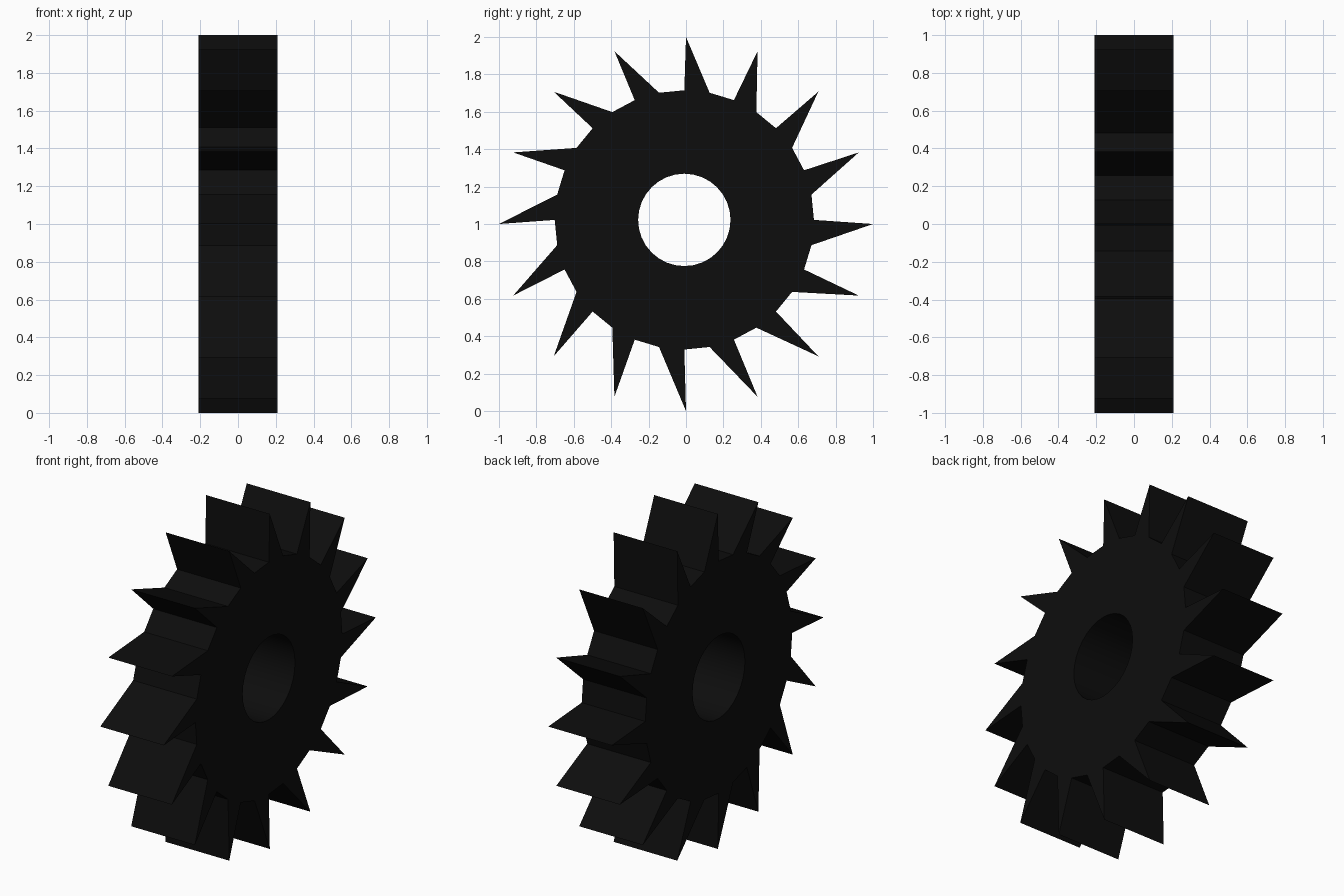
import bpy, bmesh
from math import sin, cos, pi

if "Cube" in bpy.data.objects:
    bpy.data.objects.remove(bpy.data.objects["Cube"])

HALF = 0.21            # half thickness along x
N = 32                 # sides of the disc, two per tooth
CY, CZ = -0.009, 1.022  # the disc and bore sit slightly off the tip circle

bm = bmesh.new()


def point(x, radius, step, cy=CY, cz=CZ):
    # step counts clockwise from the top, seen from the right side
    a = 2 * pi * step / N
    return bm.verts.new((x, cy + radius * sin(a), cz + radius * cos(a)))


# One vertex ring set per side: bore, disc rim and tooth tips
sides = []
for x in (-HALF, HALF):
    bore = [point(x, 0.247, k) for k in range(N)]
    rim = [point(x, 0.693, k) for k in range(N)]
    tips = [point(x, 1.0, k, 0, 1) for k in range(0, N, 2)]
    sides.append((bore, rim, tips))

(b0, r0, t0), (b1, r1, t1) = sides
bore_faces = []
for k in range(N):
    n = (k + 1) % N
    # Flat side faces and bore wall
    bm.faces.new((b0[k], b0[n], r0[n], r0[k]))
    bm.faces.new((b1[k], r1[k], r1[n], b1[n]))
    bore_faces.append(bm.faces.new((b0[k], b1[k], b1[n], b0[n])))
    if k % 2 == 0:
        # Raked tooth: two triangular ends and two flanks
        p, q = t0[k // 2], t1[k // 2]
        bm.faces.new((r0[k], r0[n], p))
        bm.faces.new((r1[k], q, r1[n]))
        bm.faces.new((r0[k], p, q, r1[k]))
        bm.faces.new((p, r0[n], r1[n], q))
    else:
        # Exposed rim between teeth
        bm.faces.new((r0[k], r0[n], r1[n], r1[k]))

bmesh.ops.recalc_face_normals(bm, faces=bm.faces[:])
for f in bore_faces:
    f.smooth = True
for e in bm.edges:
    # Keep the bore mouth crisp
    if len(e.link_faces) == 2 and e.calc_face_angle(0) > 0.5:
        e.smooth = False

mesh = bpy.data.meshes.new("spiked_wheel")
bm.to_mesh(mesh)
bm.free()
wheel = bpy.data.objects.new("spiked_wheel", mesh)
bpy.context.collection.objects.link(wheel)

# Near-black finish
black = bpy.data.materials.new("black")
black.diffuse_color = (0.004, 0.004, 0.004, 1)
black.use_nodes = True
black.node_tree.nodes["Principled BSDF"].inputs["Base Color"].default_value = black.diffuse_color
mesh.materials.append(black)
